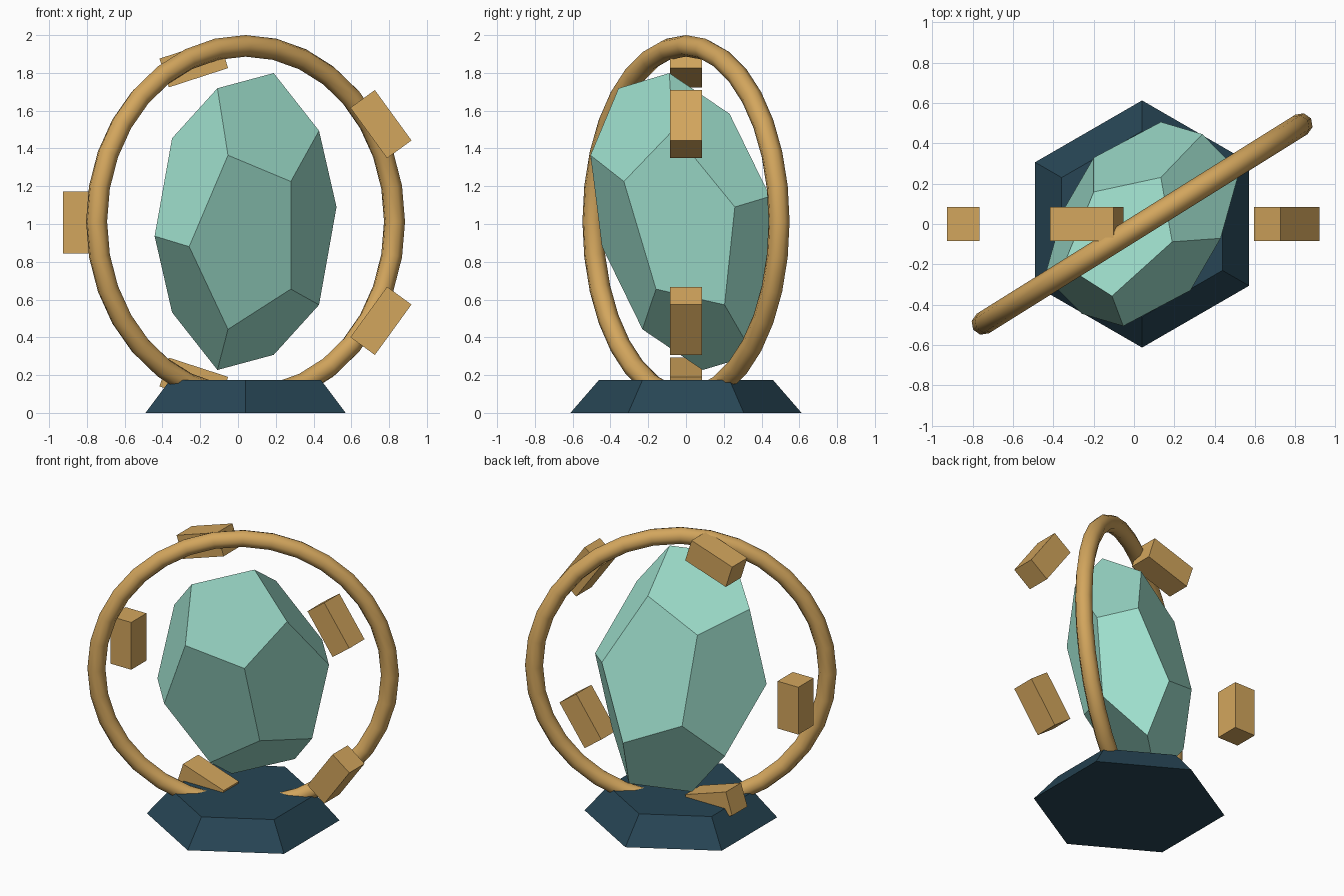
import bpy, bmesh, math
from mathutils import Matrix, Vector

if "Cube" in bpy.data.objects:
    bpy.data.objects.remove(bpy.data.objects["Cube"])

CX, CZ = 0.04, 1.013
CENTRE = Vector((CX, 0, CZ))


def material(name, rgb):
    m = bpy.data.materials.new(name)
    m.diffuse_color = (*rgb, 1)
    m.use_nodes = True
    m.node_tree.nodes["Principled BSDF"].inputs["Base Color"].default_value = m.diffuse_color
    return m


gold = material("gold", (0.65, 0.38, 0.11))
mint = material("mint", (0.35, 0.75, 0.62))
navy = material("navy", (0.02, 0.06, 0.09))


def finish(name, mat):
    ob = bpy.context.object
    ob.name = ob.data.name = name
    ob.data.materials.append(mat)
    return ob


# Hexagonal base, tapering upward
bpy.ops.mesh.primitive_cone_add(vertices=6, radius1=0.612, radius2=0.46,
                                depth=0.175, location=(CX, 0, 0.0875))
finish("base", navy)

# Upright ring, turned about the vertical axis and sunk into the base
bpy.ops.mesh.primitive_torus_add(major_segments=32, minor_segments=8,
                                 major_radius=0.93, minor_radius=0.057)
ring = finish("ring", gold)
ring.matrix_world = (Matrix.Translation(CENTRE) @ Matrix.Rotation(math.radians(32), 4, 'Z')
                     @ Matrix.Rotation(math.pi / 2, 4, 'X'))
bpy.ops.object.shade_smooth()

# Crystal: stretched dodecahedron, tilted toward the front
phi = (1 + 5 ** 0.5) / 2
signs = (-1, 1)
pts = [(a, b, c) for a in signs for b in signs for c in signs]
for a in signs:
    for b in signs:
        p, q = a / phi, b * phi
        pts += [(0, q, p), (p, 0, q), (q, p, 0)]
bm = bmesh.new()
for x, y, z in pts:
    bm.verts.new((x * 0.331, y * 0.216, z * 0.481))
bmesh.ops.convex_hull(bm, input=bm.verts[:])
bmesh.ops.dissolve_limit(bm, angle_limit=0.02, verts=bm.verts[:], edges=bm.edges[:])
bmesh.ops.recalc_face_normals(bm, faces=bm.faces[:])
me = bpy.data.meshes.new("crystal")
bm.to_mesh(me)
bm.free()
me.materials.append(mint)
crystal = bpy.data.objects.new("crystal", me)
bpy.context.collection.objects.link(crystal)
crystal.matrix_world = (Matrix.Translation(CENTRE) @ Matrix.Rotation(0.29, 4, 'X')
                        @ Matrix.Rotation(0.755, 4, 'Z'))

# Five floating blocks spaced evenly in the front plane
for i in range(5):
    bpy.ops.mesh.primitive_cube_add(size=1)
    block = finish(f"floating_block_{i + 1}", gold)
    block.matrix_world = (Matrix.Translation((CX, 0, 1.008))
                          @ Matrix.Rotation(-math.radians(36 + 72 * i), 4, 'Y')
                          @ Matrix.Translation((0.886, 0, 0))
                          @ Matrix.Diagonal((0.16, 0.168, 0.33, 1)))
